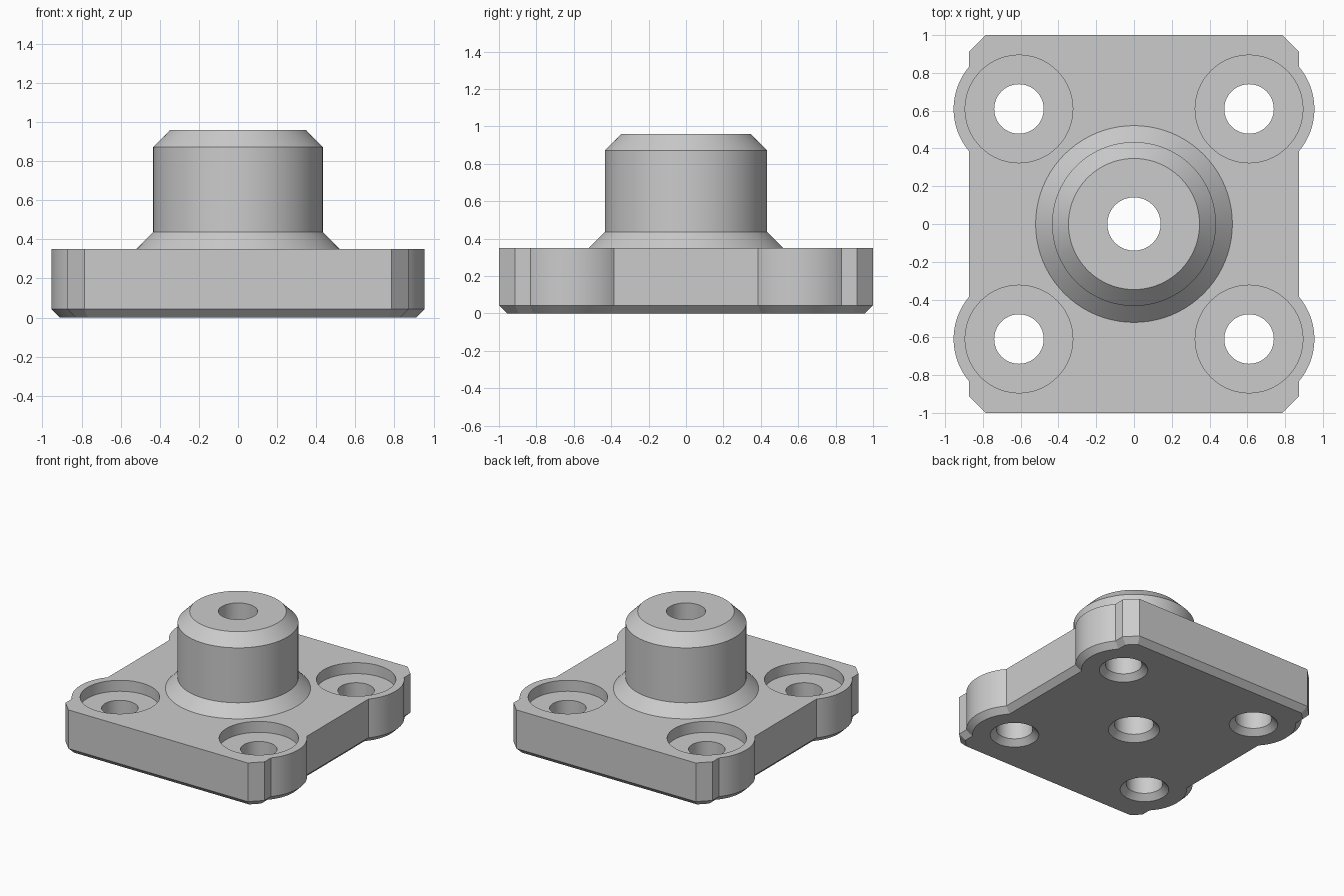
import bpy, bmesh, math

cube = bpy.data.objects.get("Cube")
if cube:
    bpy.data.objects.remove(cube, do_unlink=True)

STEPS = 80
BEVEL = 0.0435
HALF_X, HALF_Y, PLATE_TOP = 0.873, 1.0, 0.35
LUG, LUG_R = 0.609, 0.346

grey = bpy.data.materials.new("plain grey")
grey.use_nodes = True
grey.diffuse_color = (0.6, 0.6, 0.6, 1)
grey.node_tree.nodes["Principled BSDF"].inputs["Base Color"].default_value = grey.diffuse_color


def make_object(name, bm):
    bmesh.ops.recalc_face_normals(bm, faces=bm.faces)
    mesh = bpy.data.meshes.new(name)
    bm.to_mesh(mesh)
    bm.free()
    mesh.materials.append(grey)
    obj = bpy.data.objects.new(name, mesh)
    bpy.context.collection.objects.link(obj)
    return obj


def loft(name, rings):
    """Closed solid through matching rings of points."""
    bm = bmesh.new()
    loops = [[bm.verts.new(p) for p in ring] for ring in rings]
    n = len(loops[0])
    for low, high in zip(loops, loops[1:]):
        for i in range(n):
            j = (i + 1) % n
            bm.faces.new((low[i], low[j], high[j], high[i]))
    bm.faces.new(loops[0][::-1])
    bm.faces.new(loops[-1])
    return make_object(name, bm)


def turned(name, profile, x=0, y=0):
    """Solid of revolution from (radius, height) pairs."""
    turns = [2 * math.pi * i / STEPS for i in range(STEPS)]
    return loft(name, [[(x + r * math.cos(t), y + r * math.sin(t), z) for t in turns]
                       for r, z in profile])


def outline(inset, z):
    """Plate outline with four round lugs and clipped corners."""
    hx, hy, r = HALF_X - inset, HALF_Y - inset, LUG_R - inset
    clip = HALF_X + HALF_Y - 0.087 - inset * math.sqrt(2)
    reach = math.acos((hx - LUG) / r)
    arc = [reach * (i / 12 - 1) for i in range(25)]
    quarter = [(LUG + r * math.cos(a), LUG + r * math.sin(a)) for a in arc]
    quarter += [(hx, clip - hx), (clip - hy, hy)]
    back = quarter[::-1]
    points = quarter + [(-x, y) for x, y in back]
    points += [(-x, -y) for x, y in quarter] + [(x, -y) for x, y in back]
    return [(x, y, z) for x, y in points]


def combine(target, tool, operation):
    mod = target.modifiers.new(operation.lower(), 'BOOLEAN')
    mod.operation = operation
    mod.solver = 'EXACT'
    mod.object = tool
    bpy.context.view_layer.objects.active = target
    bpy.ops.object.modifier_apply(modifier=mod.name)
    bpy.data.objects.remove(tool, do_unlink=True)


# Base plate with bevelled underside
flange = loft("flange_with_boss", [outline(BEVEL, 0), outline(0, BEVEL), outline(0, PLATE_TOP)])

# Central boss, its flared foot running into the plate
boss = turned("boss", [(0.571, 0.30), (0.434, 0.437), (0.434, 0.872), (0.347, 0.96)])
combine(flange, boss, 'UNION')

# Centre bore, countersunk from below
bore = turned("bore_cutter", [(0.2345, -0.05), (0.141, BEVEL), (0.141, 1.1)])
combine(flange, bore, 'DIFFERENCE')

# Counterbored bolt holes, countersunk from below
for sx in (-1, 1):
    for sy in (-1, 1):
        hole = turned("bolt_cutter", [(0.2245, -0.05), (0.131, BEVEL), (0.131, 0.263),
                                      (0.285, 0.263), (0.285, 0.45)], sx * LUG, sy * LUG)
        combine(flange, hole, 'DIFFERENCE')

# Smooth round walls, sharp edges elsewhere
bpy.ops.object.select_all(action='DESELECT')
flange.select_set(True)
bpy.context.view_layer.objects.active = flange
bpy.ops.object.shade_smooth_by_angle(angle=math.radians(25))
